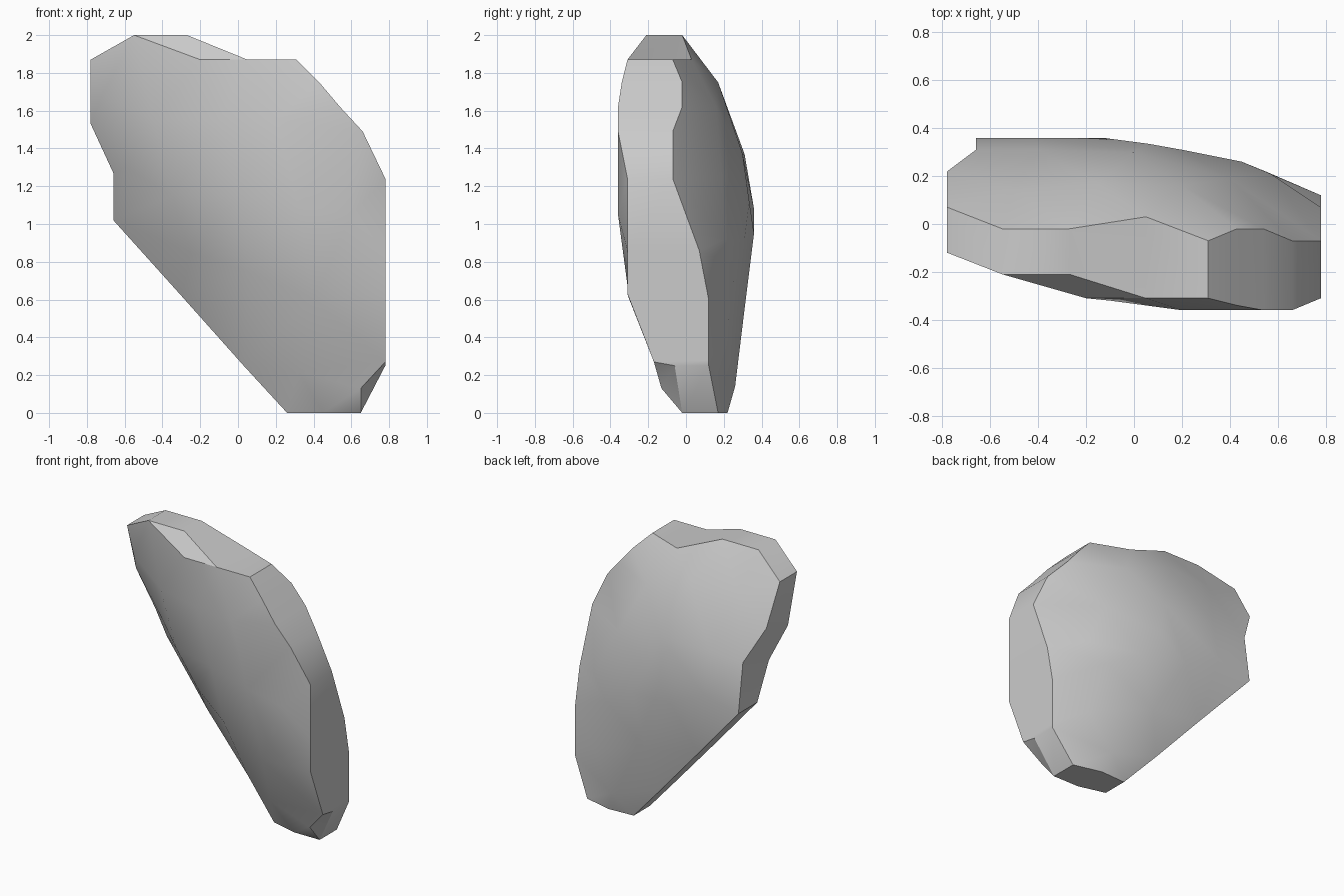
import bpy, bmesh
from mathutils import Vector
from mathutils.geometry import delaunay_2d_cdt

if "Cube" in bpy.data.objects:
    bpy.data.objects.remove(bpy.data.objects["Cube"])

# Slab outline, counter-clockwise: x, front z, front y, back z, back y
RIM = [
    (0.26, 0.00, 0.03, 0.00, 0.21), (0.45, 0.00, -0.02, 0.00, 0.22),
    (0.65, 0.00, -0.02, 0.00, 0.17), (0.78, 0.25, -0.06, 0.25, 0.12),
    (0.78, 0.27, -0.17, 0.28, 0.12), (0.78, 0.63, -0.31, 0.60, 0.12),
    (0.78, 0.86, -0.31, 0.86, 0.07), (0.78, 1.24, -0.31, 1.24, -0.07),
    (0.66, 1.49, -0.36, 1.49, -0.07), (0.54, 1.62, -0.36, 1.62, -0.02),
    (0.43, 1.75, -0.34, 1.75, -0.02), (0.31, 1.87, -0.31, 1.87, -0.07),
    (0.05, 1.87, -0.31, 1.87, 0.03), (-0.27, 2.00, -0.21, 2.00, -0.02),
    (-0.55, 2.00, -0.21, 2.00, -0.02), (-0.78, 1.87, -0.12, 1.87, 0.07),
    (-0.78, 1.53, -0.02, 1.60, 0.22), (-0.66, 1.27, 0.02, 1.36, 0.31),
    (-0.66, 1.02, 0.15, 1.02, 0.36), (-0.30, 0.62, 0.09, 0.62, 0.29),
    (0.03, 0.25, 0.07, 0.25, 0.25),
]
# Points on the bulging broad sides: x, z, y (the first two in front belong to chips)
FRONT = [
    (-0.20, 1.87, -0.31), (0.65, 0.13, -0.13),
    (-0.72, 1.68, -0.13), (-0.45, 1.55, -0.22), (-0.10, 1.55, -0.32), (0.20, 1.55, -0.36),
    (-0.59, 1.30, -0.05), (-0.35, 1.15, -0.19), (0.00, 1.15, -0.30), (0.32, 1.10, -0.355),
    (0.60, 1.05, -0.36), (-0.25, 0.85, -0.09), (0.05, 0.75, -0.23), (0.40, 0.60, -0.30),
    (0.32, 0.22, -0.10),
]
BACK = [
    (-0.50, 1.75, 0.14), (-0.15, 1.75, 0.17), (0.20, 1.62, 0.16), (-0.40, 1.37, 0.31),
    (0.00, 1.37, 0.30), (0.40, 1.25, 0.19), (-0.40, 1.08, 0.36), (-0.13, 0.95, 0.36),
    (0.06, 1.12, 0.335), (0.20, 0.92, 0.31), (0.45, 0.78, 0.26), (0.57, 0.92, 0.21),
    (0.10, 0.55, 0.31), (0.56, 0.40, 0.215), (0.40, 0.14, 0.26),
]

bm = bmesh.new()
n = len(RIM)
# Hard edges of the chipped top and the chipped foot
CHIPS = [(14, n), (n, 12), (2, n + 1), (n + 1, 4)]


def broad_side(column, bulge, creases):
    """Triangulate one broad side inside the outline; return rim vertices and crease pairs."""
    pts = [(r[0], r[column], r[column + 1]) for r in RIM] + bulge
    verts = [bm.verts.new((x, y, z)) for x, z, y in pts]
    flat = [Vector((x, z)) for x, z, y in pts]
    edges = [(i, (i + 1) % n) for i in range(n)] + creases
    result = delaunay_2d_cdt(flat, edges, [], 1, 1e-5)
    for tri in result[2]:
        bm.faces.new([verts[result[3][i][0]] for i in tri])
    return verts[:n], [{verts[a], verts[b]} for a, b in creases]


front, hard = broad_side(1, FRONT, CHIPS)
back, _ = broad_side(3, BACK, [])
# Edge band joining both sides
for i in range(n):
    j = (i + 1) % n
    bm.faces.new((front[i], front[j], back[j], back[i]))
    hard += [{front[i], front[j]}, {back[i], back[j]}]
bmesh.ops.recalc_face_normals(bm, faces=bm.faces)

# Smooth broad sides, hard rim and chipped corners
for f in bm.faces:
    f.smooth = True
for e in bm.edges:
    e.smooth = set(e.verts) not in hard and e.calc_face_angle(0) < 0.6

mesh = bpy.data.meshes.new("rock_slab")
bm.to_mesh(mesh)
bm.free()
rock = bpy.data.objects.new("rock_slab", mesh)
bpy.context.collection.objects.link(rock)

# Stone colour
stone = bpy.data.materials.new("grey_stone")
stone.use_nodes = True
colour = (0.6, 0.6, 0.6, 1)
stone.diffuse_color = colour
stone.node_tree.nodes["Principled BSDF"].inputs["Base Color"].default_value = colour
mesh.materials.append(stone)
